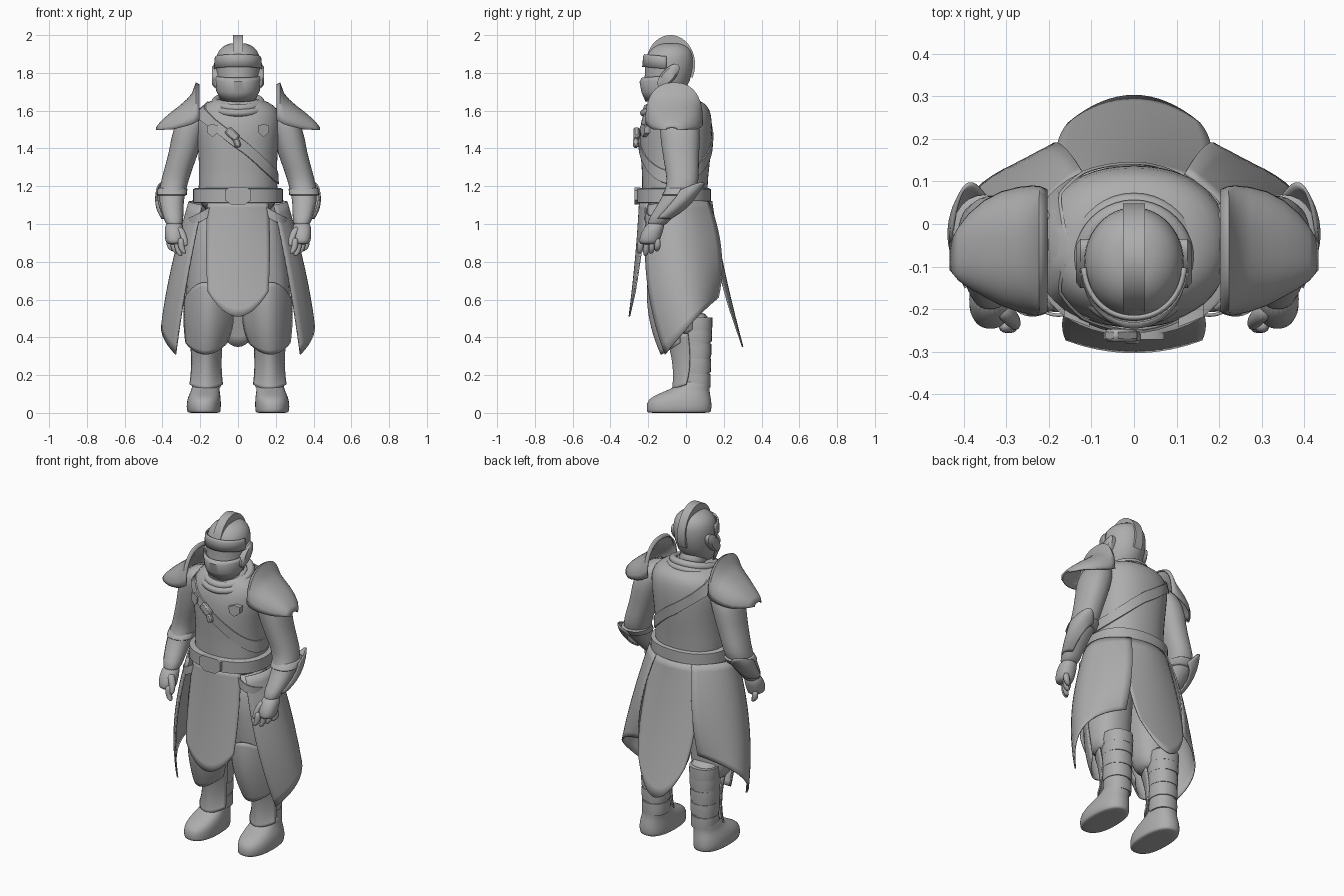
import bpy, math
from mathutils import Vector, Matrix

default_cube = bpy.data.objects.get("Cube")
if default_cube:
    bpy.data.objects.remove(default_cube, do_unlink=True)

grey = bpy.data.materials.new("stone grey")
grey.use_nodes = True
grey.diffuse_color = (0.42, 0.42, 0.42, 1)
grey.node_tree.nodes["Principled BSDF"].inputs["Base Color"].default_value = (0.42, 0.42, 0.42, 1)


def build(name, verts, faces, mirror=False, smooth=0, thick=0.0):
    """Make an object, with optional thickness, smoothing and mirror."""
    mesh = bpy.data.meshes.new(name)
    mesh.from_pydata([tuple(v) for v in verts], [], faces)
    mesh.materials.append(grey)
    obj = bpy.data.objects.new(name, mesh)
    bpy.context.collection.objects.link(obj)
    bpy.ops.object.select_all(action="DESELECT")
    obj.select_set(True)
    bpy.context.view_layer.objects.active = obj
    bpy.ops.object.mode_set(mode="EDIT")
    bpy.ops.mesh.select_all(action="SELECT")
    bpy.ops.mesh.normals_make_consistent(inside=False)
    bpy.ops.object.mode_set(mode="OBJECT")
    if smooth:
        bpy.ops.object.shade_smooth()
        obj.modifiers.new("Smooth", "SUBSURF").levels = smooth
        obj.modifiers["Smooth"].render_levels = smooth
    else:
        bpy.ops.object.shade_smooth_by_angle(angle=math.radians(40))
    if thick:
        shell = obj.modifiers.new("Thickness", "SOLIDIFY")
        shell.thickness, shell.offset = thick, 0
    if mirror:
        obj.modifiers.new("Mirror", "MIRROR")
    return obj


def sheet(name, rows, loop=False, caps=False, **options):
    """Skin a list of equally long point rows."""
    n = len(rows[0])
    verts = [p for row in rows for p in row]
    faces = [(r * n + i, r * n + (i + 1) % n, (r + 1) * n + (i + 1) % n, (r + 1) * n + i)
             for r in range(len(rows) - 1) for i in range(n if loop else n - 1)]
    if caps:
        faces += [list(range(n))[::-1], list(range(len(verts) - n, len(verts)))]
    return build(name, verts, faces, **options)


def ring_point(row, a, power=0.9, grow=0.0):
    z, cx, cy, rx, ry = row
    c, s = math.cos(a), math.sin(a)
    return Vector((cx + (rx + grow) * math.copysign(abs(c) ** power, c),
                   cy + (ry + grow) * math.copysign(abs(s) ** power, s), z))


def loft(name, rows, mirror=False, smooth=1, sides=24, power=0.9):
    """Stack oval rings given as (z, centre x, centre y, radius x, radius y)."""
    rings = [[ring_point(r, math.tau * i / sides, power) for i in range(sides)] for r in rows]
    return sheet(name, rings, loop=True, caps=True, mirror=mirror, smooth=smooth)


def weights(t):
    return (2 * (t - 0.5) * (t - 1), 4 * t * (1 - t), 2 * t * (t - 0.5))


def patch(name, grid, mirror=False, thick=0.008, steps=16):
    """Curved plate passing through a three by three grid of points."""
    rows = []
    for j in range(steps + 1):
        wj = weights(j / steps)
        rows.append([sum((Vector(grid[r][c]) * wj[r] * weights(i / steps)[c]
                          for r in range(3) for c in range(3)), Vector())
                     for i in range(steps + 1)])
    return sheet(name, rows, mirror=mirror, thick=thick)


def face_plate(name, rows, sag):
    """Curved plate round the front of the head, dipping by sag in the middle."""
    angles = [math.radians(185 + 170 * i / 24) for i in range(25)]
    sheet(name, [[ring_point(r, a, 0.95) + Vector((0, 0, sag * math.sin(a))) for a in angles]
                 for r in rows], thick=.008)


def block(name, centre, size, tilt=0.0):
    """Bevelled box, turned about the front-back axis."""
    turn = Matrix.Translation(centre) @ Matrix.Rotation(tilt, 4, "Y")
    corners = [turn @ Vector((x * size[0] / 2, y * size[1] / 2, z * size[2] / 2))
               for z in (-1, 1) for x, y in ((-1, -1), (1, -1), (1, 1), (-1, 1))]
    obj = sheet(name, [corners[:4], corners[4:]], loop=True, caps=True)
    obj.modifiers.new("Bevel", "BEVEL").width = min(size) * 0.25


# Torso, belt and buckle
TORSO = [(1.04, 0, -.06, .21, .18), (1.19, 0, -.06, .212, .172), (1.3, 0, -.055, .205, .18),
         (1.45, 0, -.055, .218, .195), (1.55, 0, -.05, .232, .19), (1.61, 0, -.045, .215, .172),
         (1.645, 0, -.05, .165, .145), (1.665, 0, -.07, .11, .11)]
loft("torso", TORSO)
loft("belt", [(z, 0, -.065, r, r - .04) for z, r in
              ((1.11, .225), (1.115, .237), (1.185, .237), (1.19, .225))], smooth=0, sides=48)
plate = [(-.07, .03), (-.05, .045), (.05, .045), (.07, .03),
         (.07, -.02), (.035, -.045), (-.035, -.045), (-.07, -.02)]
sheet("belt_buckle", [[(x, y, 1.147 + z) for x, z in plate] for y in (-.272, -.24)], loop=True, caps=True)


def torso_surface(a, z, grow):
    """Point on the torso at a given angle and height."""
    for low, high in zip(TORSO, TORSO[1:]):
        if z <= high[0] or high is TORSO[-1]:
            t = (z - low[0]) / (high[0] - low[0])
            row = [p + (q - p) * t for p, q in zip(low, high)]
            return ring_point(row, a, grow=grow)


# Diagonal chest strap wrapped round the torso
strap = []
for i in range(64):
    a = math.tau * i / 64
    strap.append([torso_surface(a, 1.43 - .88 * .21 * math.cos(a) + w, g)
                  for w, g in ((-.036, 0), (-.034, .006), (.034, .006), (.036, 0))])
sheet("chest_strap", strap + strap[:1])
block("strap_buckle", (-.03, -.262, 1.475), (.075, .03, .045), math.radians(42))
block("strap_tongue", (-.005, -.266, 1.43), (.032, .03, .05), math.radians(-20))
# Shield-shaped chest badges
badge = [(-.03, .025), (0, .035), (.03, .025), (.027, -.012), (0, -.035), (-.027, -.012)]
sheet("chest_badge", [[(.135 + x, y + .4 * x, 1.495 + z) for x, z in badge]
                      for y in (-.23, -.2)], loop=True, caps=True, mirror=True)

# Layered collar, lower at the front
for name, rad, z, fat in (("collar", .12, 1.645, .022), ("collar_wrap", .138, 1.62, .02)):
    rows = []
    for i in range(40):
        a = math.tau * i / 40
        d = Vector((math.cos(a), math.sin(a), 0))
        mid = Vector((0, -.085, z + .032 * d.y)) + d * rad
        rows.append([mid + d * fat * math.cos(b) + Vector((0, 0, fat * math.sin(b)))
                     for b in (math.tau * k / 10 for k in range(10))])
    sheet(name, rows + rows[:1], loop=True)

# Helmet
loft("neck", [(1.6, 0, -.07, .085, .09), (1.76, 0, -.08, .08, .085)])
loft("helmet", [(1.645, 0, -.145, .06, .05), (1.665, 0, -.135, .085, .085),
                (1.72, 0, -.11, .108, .118), (1.8, 0, -.09, .115, .126),
                (1.85, 0, -.09, .12, .132), (1.9, 0, -.085, .114, .124),
                (1.935, 0, -.08, .09, .1), (1.96, 0, -.08, .045, .055)], power=1)
face_plate("face_mask", [(1.785, 0, -.095, .118, .135), (1.765, 0, -.095, .121, .147),
                         (1.71, 0, -.105, .113, .127), (1.66, 0, -.125, .09, .085)], .012)
face_plate("brow_visor", [(1.885, 0, -.09, .116, .128), (1.875, 0, -.09, .121, .133),
                          (1.82, 0, -.09, .124, .138)], -.012)
crest = []
for i in range(33):
    a = math.radians(-28 + 200 * i / 32)
    y, z = math.cos(a), math.sin(a)
    crest.append([(x, -.082 + y * (.1 + k * .03), 1.845 + z * (.09 + k * .065))
                  for x, k in ((-.026, 0), (-.026, 1), (.026, 1), (.026, 0))])
sheet("helmet_crest", crest, loop=True, caps=True)
ear = []
for x, size in ((.1, 1), (.126, 1), (.137, .75)):
    ear.append([Vector((x, -.093, 1.785)) + Matrix.Rotation(math.radians(-42), 3, "X")
                @ Vector((0, .036 * size * math.cos(a), .078 * size * math.sin(a)))
                for a in (math.tau * k / 20 for k in range(20))])
sheet("ear_guard", ear, loop=True, caps=True, mirror=True)

# Shoulder plates: arches that shrink toward the outer edge
arches = []
for x, base, top, mid, half in (
        (.205, 1.55, 1.735, -.063, .14), (.222, 1.54, 1.745, -.063, .148), (.24, 1.53, 1.69, -.062, .148),
        (.27, 1.52, 1.655, -.06, .143), (.31, 1.51, 1.62, -.058, .131), (.35, 1.5, 1.59, -.058, .11),
        (.385, 1.5, 1.56, -.063, .085), (.41, 1.497, 1.535, -.07, .06), (.43, 1.497, 1.51, -.076, .03)):
    arches.append([(x, mid - half * math.copysign(abs(math.cos(a)) ** .85, math.cos(a)),
                    base + (top - base) * math.sin(a) ** .8)
                   for a in (math.pi * k / 20 for k in range(21))])
sheet("shoulder_plate", arches, mirror=True, thick=.009)

# Arms, cuffs and elbow guards
loft("arm", [(1.62, .21, -.05, .07, .09), (1.5, .262, -.03, .088, .11), (1.4, .28, -.03, .08, .1),
             (1.28, .32, -.02, .074, .088), (1.2, .343, -.015, .073, .083),
             (1.12, .355, -.06, .066, .08), (1.04, .342, -.13, .053, .062),
             (.98, .335, -.165, .045, .05)], mirror=True)
loft("arm_cuff", [(1.15, .35, -.04, .072, .083), (1.155, .35, -.038, .079, .089),
                  (1.185, .347, -.02, .079, .089), (1.19, .347, -.02, .072, .083)], mirror=True, smooth=0)
patch("elbow_guard", [[(.43, -.03, 1.18), (.395, .09, 1.22), (.34, .05, 1.16)],
                      [(.425, -.07, 1.12), (.43, -.01, 1.12), (.38, .015, 1.1)],
                      [(.395, -.15, 1.03), (.4, -.11, 1.03), (.375, -.08, 1.03)]], mirror=True)

# Hands, turned slightly inward
loft("palm", [(1.02, .338, -.15, .045, .045), (.96, .338, -.18, .052, .058),
              (.91, .338, -.195, .048, .055), (.89, .336, -.195, .038, .048)], mirror=True)
for i in range(4):
    x, y, tip = .302 + .02 * i, -.24 + .03 * i, .83 + .012 * abs(i - 1)
    loft(f"finger_{i + 1}", [(.93, x, y, .018, .017), (.88, x, y, .018, .017),
                             (tip + .015, x - .01, y - .003, .016, .015),
                             (tip, x - .02, y - .005, .011, .01)], mirror=True, sides=10)
loft("thumb", [(.99, .315, -.2, .022, .022), (.94, .288, -.22, .02, .02),
               (.9, .28, -.235, .016, .016), (.88, .28, -.24, .01, .01)], mirror=True, sides=10)

# Hanging cloth panels
patch("front_panel", [[(-.16, -.2, 1.12), (0, -.245, 1.12), (.16, -.2, 1.12)],
                      [(-.168, -.235, .87), (0, -.265, .83), (.168, -.235, .87)],
                      [(-.16, -.27, .64), (0, -.3, .51), (.16, -.27, .64)]])
patch("back_panel", [[(-.14, .1, 1.12), (0, .135, 1.12), (.14, .1, 1.12)],
                     [(-.18, .165, .8), (0, .2, .76), (.18, .165, .8)],
                     [(-.155, .235, .54), (0, .3, .35), (.155, .235, .54)]])
patch("side_panel", [[(.19, -.2, 1.1), (.255, -.04, 1.12), (.12, .12, 1.12)],
                     [(.27, -.205, .7), (.345, -.01, .78), (.17, .185, .86)],
                     [(.33, -.11, .31), (.396, .045, .49), (.2, .17, .61)]], mirror=True)
patch("hip_strap", [[(.15, -.21, 1.04 + h), (.22, -.2, 1.0 + h), (.27, -.12, .98 + h)]
                    for h in (.05, .03, 0)], mirror=True)

# Legs, knee covers and shin plates
loft("thigh", [(1.1, .11, -.06, .11, .15), (.85, .14, -.05, .125, .15), (.6, .152, -.05, .126, .13),
               (.48, .155, -.03, .115, .11), (.4, .163, -.01, .095, .09)], mirror=True)
patch("knee_cover", [[(.03, -.1, .55), (.16, -.2, .69), (.285, -.06, .6)],
                     [(.03, -.08, .46), (.165, -.19, .5), (.285, -.04, .48)],
                     [(.06, -.06, .37), (.172, -.13, .31), (.275, -.03, .37)]], mirror=True)
loft("calf", [(.1, .17, .045, .07, .075), (.2, .165, .05, .07, .075), (.35, .165, .05, .08, .083),
              (.47, .165, .052, .083, .08), (.54, .16, .035, .08, .075)], mirror=True)
for i, (z, grow) in enumerate(((.17, .002), (.25, .004), (.33, .006), (.41, .009), (.47, .011))):
    loft(f"calf_band_{i + 1}", [(z - .035, .165, .052, .071 + grow, .075 + grow),
                                (z, .165, .052, .074 + grow, .077 + grow),
                                (z + .035, .165, .052, .072 + grow, .076 + grow)], mirror=True, smooth=0)
patch("shin_plate", [[(.08, .01, .42), (.167, -.11, .42), (.255, .01, .42)],
                     [(.09, .02, .27), (.167, -.07, .27), (.245, .02, .27)],
                     [(.082, .0, .15), (.168, -.07, .125), (.255, .0, .15)]], mirror=True)

# Boots
loft("boot", [(0, .18, -.038, .08, .163), (.002, .18, -.038, .088, .17), (.03, .182, -.036, .092, .174),
              (.07, .18, -.036, .09, .17), (.1, .176, -.012, .082, .14), (.125, .172, .02, .074, .105),
              (.15, .17, .045, .072, .082), (.18, .168, .05, .07, .076)], mirror=True, power=.85)
